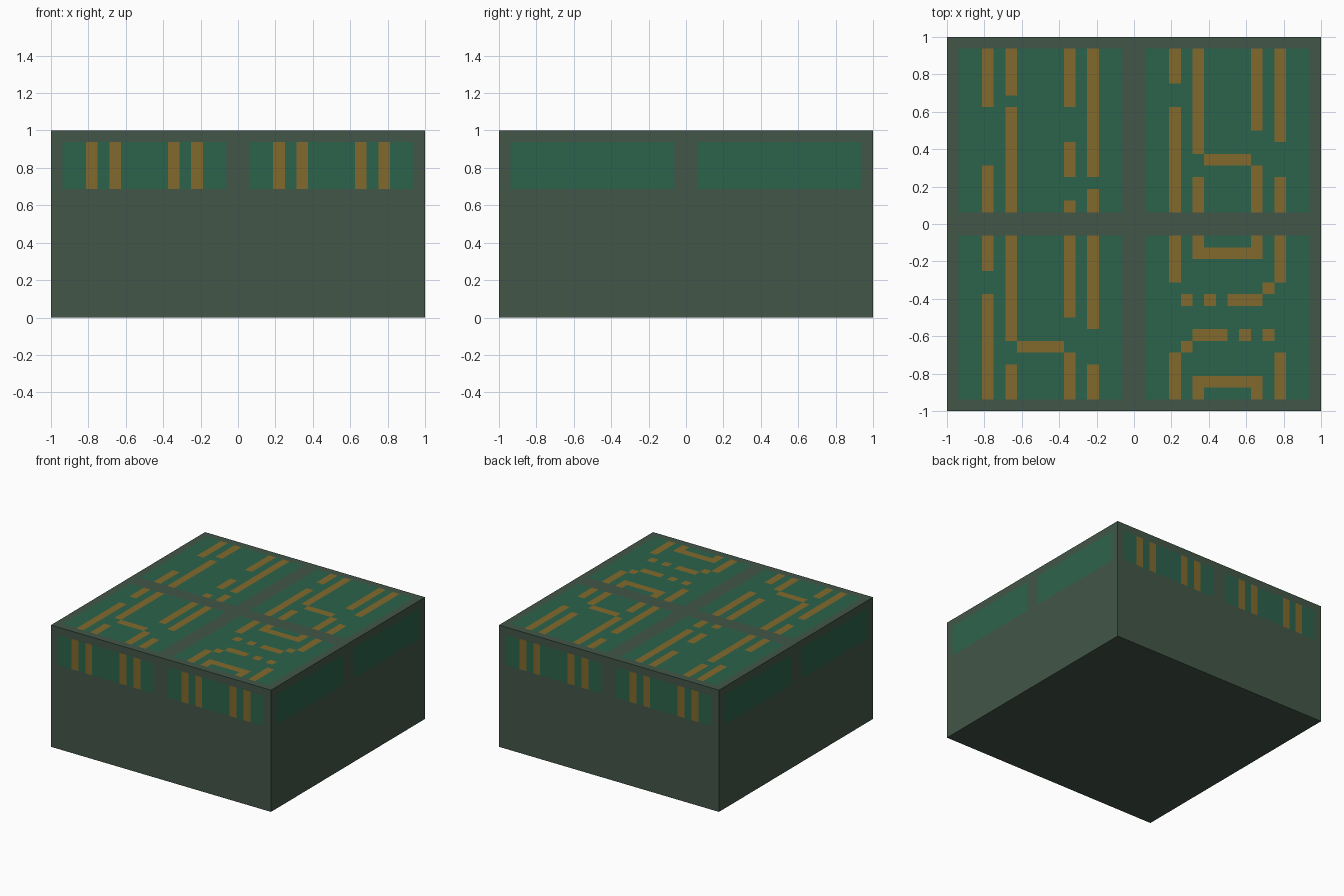
import bpy
import bmesh
from mathutils import Vector

if "Cube" in bpy.data.objects:
    bpy.data.objects.remove(bpy.data.objects["Cube"])

CELL = 1 / 16            # all painted details sit on a 32 x 32 grid
FRAME, BOARD, COPPER = 0, 1, 2


def material(name, rgb):
    mat = bpy.data.materials.new(name)
    lin = [((c / 255 + 0.055) / 1.055) ** 2.4 for c in rgb]
    mat.diffuse_color = (*lin, 1)
    mat.use_nodes = True
    mat.node_tree.nodes["Principled BSDF"].inputs["Base Color"].default_value = mat.diffuse_color
    return mat


# Copper traces on the top: column -> spans of rows (first, last)
runs = {
    3: [(26, 30), (17, 20), (12, 14), (1, 9)],
    5: [(27, 30), (17, 25), (6, 14), (1, 3)],
    10: [(26, 30), (20, 22), (17, 17), (8, 14), (1, 4)],
    12: [(20, 30), (17, 18), (7, 14), (1, 3)],
    19: [(28, 30), (17, 25), (11, 14), (1, 4)],
    21: [(22, 30), (17, 19), (13, 14), (1, 2)],
    26: [(24, 30), (17, 20), (13, 14), (1, 2)],
    28: [(23, 30), (17, 19), (11, 14), (1, 4)],
}
# Cross links and dots: row -> spans of columns
links = {
    21: [(22, 25)],
    13: [(21, 26)],
    10: [(27, 27)],
    9: [(20, 20), (22, 22), (24, 26)],
    6: [(21, 23), (25, 25), (27, 27)],
    5: [(6, 9), (20, 20)],
    2: [(21, 26)],
}
traces = {(c, r) for c, spans in runs.items() for a, b in spans for r in range(a, b + 1)}
traces |= {(c, r) for r, spans in links.items() for a, b in spans for c in range(a, b + 1)}


def on_panel(v):
    """True inside one of the two panels along an axis."""
    return CELL < abs(v) < 1 - CELL


def paint(face):
    """Choose frame, board or copper from the face's direction and place."""
    p, n = face.calc_center_median(), face.normal
    col, row = int((p.x + 1) / CELL), int((p.y + 1) / CELL)
    if n.z > 0.5:                                   # top
        if (col, row) in traces:
            return COPPER
        return BOARD if on_panel(p.x) and on_panel(p.y) else FRAME
    if n.z < -0.5 or not 0.6875 < p.z < 0.9375:     # bottom and lower walls
        return FRAME
    if abs(n.y) > 0.5:                              # front and back edge contacts
        if col in runs:
            return COPPER
        return BOARD if on_panel(p.x) else FRAME
    return BOARD if on_panel(p.y) else FRAME        # left and right


# Block: a box cut along the grid lines so the details are flush faces
bm = bmesh.new()
bmesh.ops.create_cube(bm, size=2)
for v in bm.verts:
    v.co.z = (v.co.z + 1) / 2


def cut(point, normal):
    geom = bm.verts[:] + bm.edges[:] + bm.faces[:]
    bmesh.ops.bisect_plane(bm, geom=geom, plane_co=Vector(point), plane_no=Vector(normal))


for z in (0.6875, 0.9375):
    cut((0, 0, z), (0, 0, 1))
for i in range(1, 32):
    cut((i * CELL - 1, 0, 0), (1, 0, 0))
    cut((0, i * CELL - 1, 0), (0, 1, 0))

bm.normal_update()
for f in bm.faces:
    f.material_index = paint(f)

mesh = bpy.data.meshes.new("circuit_block")
bm.to_mesh(mesh)
bm.free()
for mat in (material("dark grey green frame", (67, 86, 72)),
            material("board green", (44, 99, 76)),
            material("copper trace", (130, 106, 45))):
    mesh.materials.append(mat)
block = bpy.data.objects.new("circuit_block", mesh)
bpy.context.collection.objects.link(block)
